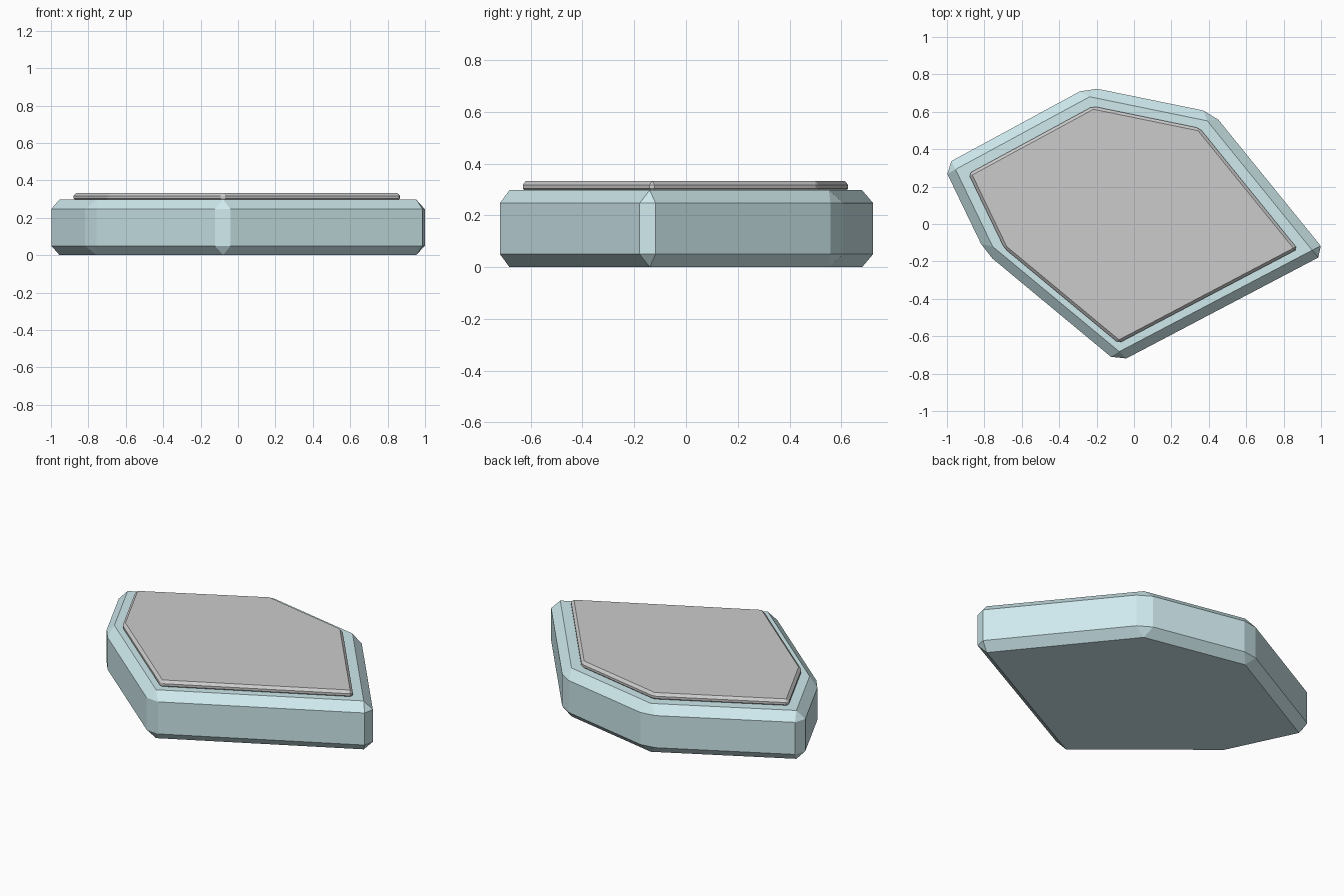
import bpy
import bmesh

if "Cube" in bpy.data.objects:
    bpy.data.objects.remove(bpy.data.objects["Cube"])

# Irregular six-sided outline shared by both parts (before edge chamfers)
OUTLINE = [(-0.245, 0.733), (-1.02, 0.313), (-0.796, -0.152),
           (-0.085, -0.742), (1.03, -0.156), (0.419, 0.597)]


def chamfered_slab(name, outline, z0, z1, width):
    """Extrude an outline between two heights and chamfer every edge."""
    bm = bmesh.new()
    face = bm.faces.new([bm.verts.new((x, y, z0)) for x, y in outline])
    ext = bmesh.ops.extrude_face_region(bm, geom=[face], use_keep_orig=True)
    for v in ext["geom"]:
        if isinstance(v, bmesh.types.BMVert):
            v.co.z = z1
    bmesh.ops.recalc_face_normals(bm, faces=bm.faces[:])
    bmesh.ops.bevel(bm, geom=bm.edges[:], offset=width, offset_type='OFFSET',
                    segments=1, profile=0.5, affect='EDGES')
    bmesh.ops.recalc_face_normals(bm, faces=bm.faces[:])
    mesh = bpy.data.meshes.new(name)
    bm.to_mesh(mesh)
    bm.free()
    obj = bpy.data.objects.new(name, mesh)
    bpy.context.collection.objects.link(obj)
    return obj


# Thick pale blue base slab
base = chamfered_slab("base_slab", OUTLINE, 0.0, 0.297, 0.05)
mat = bpy.data.materials.new("pale_blue")
mat.diffuse_color = (0.62, 0.82, 0.85, 1.0)
mat.use_nodes = True
mat.node_tree.nodes["Principled BSDF"].inputs["Base Color"].default_value = mat.diffuse_color
base.data.materials.append(mat)

# Thin grey plate slightly sunk into the top
inner = [(x * 0.859 - 0.009, y * 0.859) for x, y in OUTLINE]
chamfered_slab("top_plate", inner, 0.288, 0.333, 0.0155)
